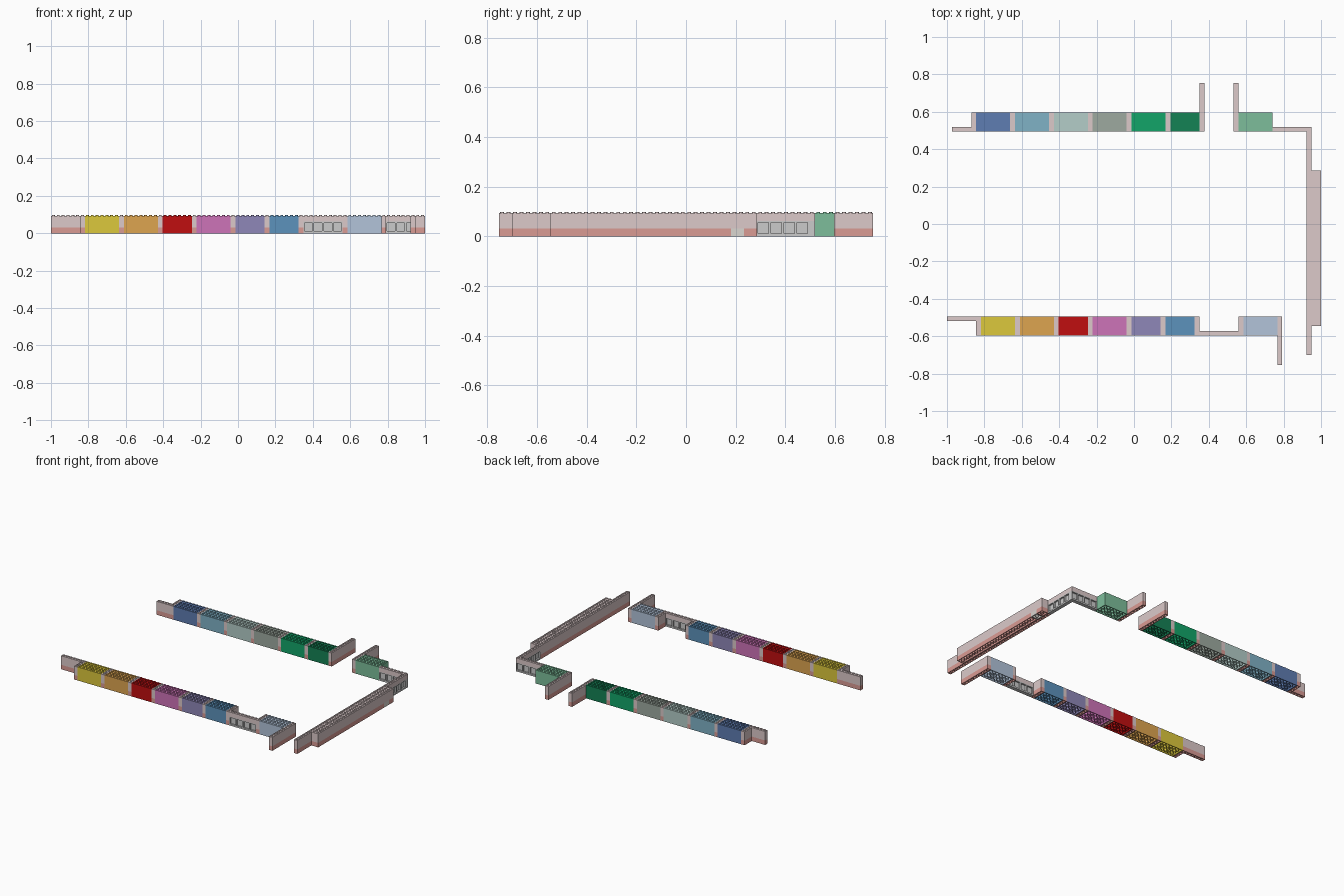
import bpy, bmesh, math
from mathutils import Matrix, Vector

if "Cube" in bpy.data.objects:
    bpy.data.objects.remove(bpy.data.objects["Cube"])

P = 2 / 77            # stud pitch
H = 1.2 * P           # height of one course
OX, OY = -38.5, -29   # grid origin in studs


def material(name, rgb):
    m = bpy.data.materials.new(name)
    lin = [(c / 255 / 12.92) if c < 10 else ((c / 255 + 0.055) / 1.055) ** 2.4 for c in rgb]
    m.diffuse_color = (*lin, 1)
    m.use_nodes = True
    m.node_tree.nodes["Principled BSDF"].inputs["Base Color"].default_value = m.diffuse_color
    return m


def box(bm, x0, x1, y0, y1, z0, z1):
    mat = Matrix.Translation(((x0 + x1) / 2, (y0 + y1) / 2, (z0 + z1) / 2)) \
        @ Matrix.Diagonal((x1 - x0, y1 - y0, z1 - z0, 1))
    return bmesh.ops.create_cube(bm, size=1, matrix=mat)['verts']


def cylinder(bm, x, y, z0, z1, r):
    mat = Matrix.Translation((x, y, (z0 + z1) / 2))
    return bmesh.ops.create_cone(bm, cap_ends=True, segments=16, radius1=r, radius2=r,
                                 depth=z1 - z0, matrix=mat)['verts']


def hollow(bm, verts, rim, depth):
    """Open a cavity upward from the underside of a solid."""
    faces = {f for v in verts for f in v.link_faces}
    f = min(faces, key=lambda f: f.calc_center_median().z)
    bmesh.ops.inset_individual(bm, faces=[f], thickness=rim, use_even_offset=True)
    top = bmesh.ops.extrude_discrete_faces(bm, faces=[f])['faces'][0]
    bmesh.ops.translate(bm, verts=list(top.verts), vec=Vector((0, 0, depth)))


def finish(name, bm, mat=None):
    bmesh.ops.recalc_face_normals(bm, faces=bm.faces[:])
    me = bpy.data.meshes.new(name)
    bm.to_mesh(me)
    bm.free()
    ob = bpy.data.objects.new(name, me)
    bpy.context.collection.objects.link(ob)
    if mat:
        me.materials.append(mat)
    return ob


def brick(name, i0, i1, j0, j1, k0, k1, mat):
    """Brick on the stud grid: studs on the top course, open underside on the bottom one."""
    bm = bmesh.new()
    X = lambda i: (i + OX) * P
    Y = lambda j: (j + OY) * P
    v = box(bm, X(i0), X(i1), Y(j0), Y(j1), k0 * H, k1 * H)
    if k0 == 0:
        hollow(bm, v, 0.18 * P, P)
        ni, nj = i1 - i0, j1 - j0
        # tubes between studs, or slim pins in one-wide bricks
        for a in range(1, max(ni, 2)):
            for b in range(1, max(nj, 2)):
                x = X(i0 + (a if ni > 1 else 0.5))
                y = Y(j0 + (b if nj > 1 else 0.5))
                if min(ni, nj) > 1:
                    hollow(bm, cylinder(bm, x, y, 0, P, 0.41 * P), 0.11 * P, 0.98 * P)
                else:
                    cylinder(bm, x, y, 0, P, 0.2 * P)
    if k1 == 3:
        for i in range(i0, i1):
            for j in range(j0, j1):
                cylinder(bm, X(i + .5), Y(j + .5), k1 * H, k1 * H + 0.2 * P, 0.3 * P)
    return finish(name, bm, mat)


WALL = material("wall_pink", (220, 202, 202))
BASE = material("base_salmon", (218, 155, 148))
PALE = material("pale_grey", (218, 214, 208))


def wall(name, i0, i1, j0, j1):
    brick(name + "_base", i0, i1, j0, j1, 0, 1, BASE)
    brick(name + "_upper", i0, i1, j0, j1, 1, 3, WALL)


def windows(name, i0, j0, along_x):
    """Four two-stud windows, two courses high, with a lintel brick above."""
    bm = bmesh.new()

    def part(a0, a1, b0, b1, z0, z1):
        da, db = (a0, a1), (b0, b1)
        xs, ys = (da, db) if along_x else (db, da)
        box(bm, (i0 + OX + xs[0]) * P, (i0 + OX + xs[1]) * P,
            (j0 + OY + ys[0]) * P, (j0 + OY + ys[1]) * P, z0 * P, z1 * P)

    for n in range(4):
        a = 2 * n
        part(a, a + 2, 0, 1, 0, 0.42)                # sill
        part(a, a + 2, 0, 1, 2.15, 2.4)              # head
        part(a, a + 0.18, 0, 1, 0.42, 2.15)          # jambs
        part(a + 1.82, a + 2, 0, 1, 0.42, 2.15)
        part(a + 0.18, a + 1.82, 0.45, 0.55, 0.42, 2.15)   # pane
    finish(name, bm)
    di, dj = (8, 1) if along_x else (1, 8)
    brick(name + "_lintel", i0, i0 + di, j0, j0 + dj, 2, 3, WALL)


# Coloured rooms: name, first stud, last stud, colour
front_rooms = [("yellow", 7, 14, (220, 200, 60)), ("orange", 15, 22, (222, 165, 80)),
               ("red", 23, 29, (192, 14, 16)), ("pink", 30, 37, (206, 115, 184)),
               ("purple", 38, 44, (143, 135, 184)), ("blue", 45, 51, (92, 146, 188)),
               ("light_blue", 61, 68, (178, 196, 218))]
back_rooms = [("navy", 6, 13, (95, 125, 178)), ("sky", 14, 21, (128, 178, 198)),
              ("aqua", 22, 29, (180, 205, 200)), ("sage", 30, 37, (158, 170, 160)),
              ("green", 38, 45, (18, 165, 105)), ("dark_green", 46, 52, (20, 130, 85)),
              ("mint", 60, 67, (125, 190, 155))]
for row, j in ((front_rooms, 6), (back_rooms, 48)):
    for name, a, b, rgb in row:
        brick(name + "_room", a, b, j, j + 4, 0, 3, material(name, rgb))

# Partitions between rooms
for i in (6, 14, 22, 29, 37, 44, 51, 60):
    wall(f"front_partition_{i}", i, i + 1, 6, 10)
for i in (5, 13, 21, 29, 37, 45):
    wall(f"back_partition_{i}", i, i + 1, 48, 52)

# Plain walls
wall("front_left_wall", 0, 6, 9, 10)
wall("front_entrance_wall", 68, 69, 0, 10)
wall("back_left_wall", 1, 5, 48, 49)
wall("back_entrance_wall_left", 52, 53, 48, 58)
wall("back_entrance_wall_right", 59, 60, 48, 58)
wall("right_wall", 74, 75, 2, 40)

# Thick outer layer on the right wall, with one pale base brick
brick("right_outer_upper", 75, 77, 8, 40, 1, 3, WALL)
for a, b, m in ((8, 36, BASE), (36, 38, PALE), (38, 40, BASE)):
    brick(f"right_outer_base_{a}", 75, 77, a, b, 0, 1, m)

# Window runs
windows("front_windows", 52, 6, True)
windows("back_windows", 67, 48, True)
windows("right_windows", 74, 40, False)

# Smooth round studs and tubes, keep edges crisp
for ob in bpy.context.collection.objects:
    ob.select_set(True)
    bpy.context.view_layer.objects.active = ob
bpy.ops.object.shade_smooth_by_angle(angle=math.radians(30))
